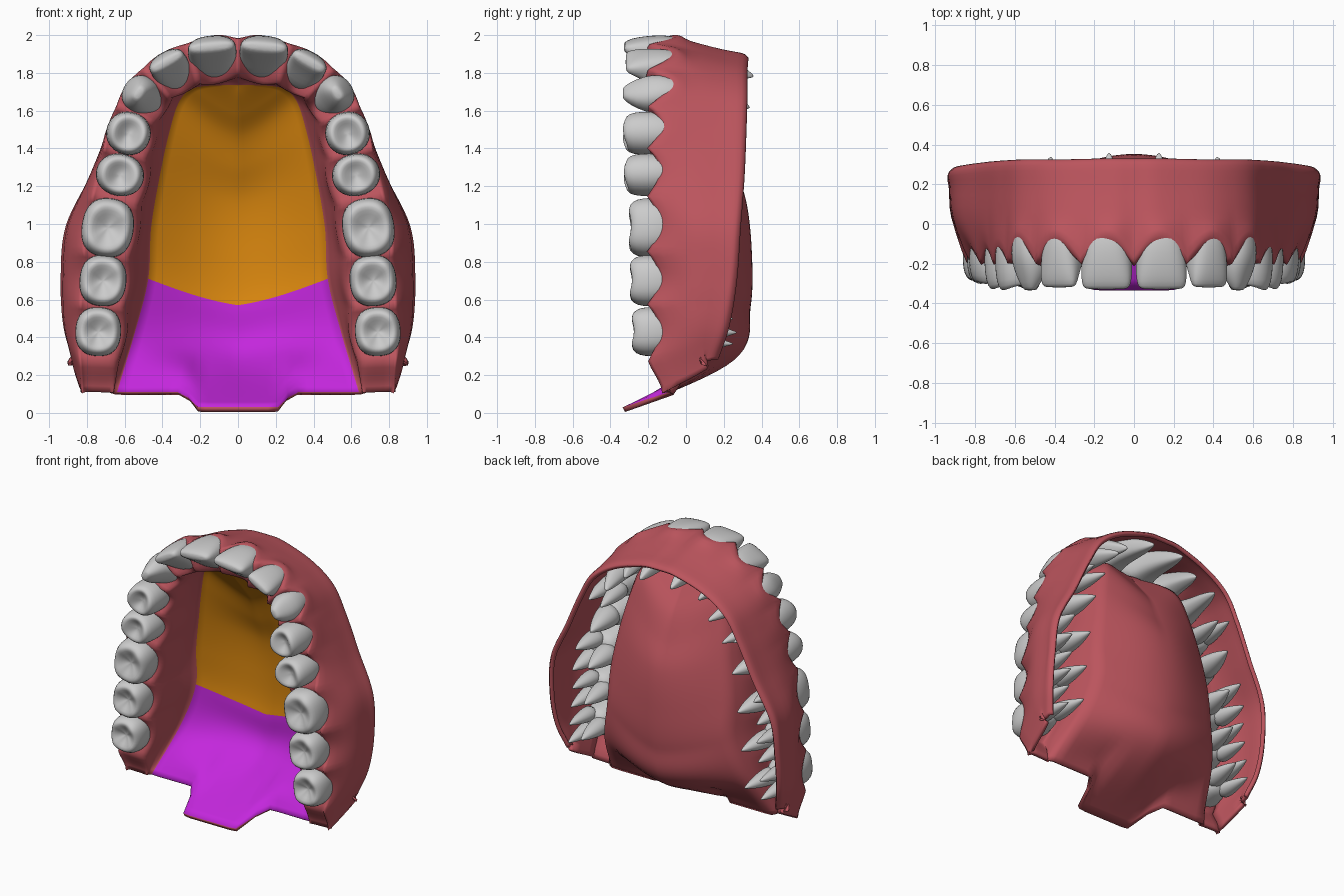
import bpy, bmesh, math
from mathutils import Vector as V

if "Cube" in bpy.data.objects:
    bpy.data.objects.remove(bpy.data.objects["Cube"])

def material(name, col):
    m = bpy.data.materials.new(name)
    m.diffuse_color = (*col, 1)
    m.use_nodes = True
    m.node_tree.nodes["Principled BSDF"].inputs["Base Color"].default_value = m.diffuse_color
    return m

def spline(pts, u):
    # Catmull-Rom through equally spaced control points
    n = len(pts) - 1
    i = min(int(u), n - 1)
    t = u - i
    b, c = pts[i], pts[i + 1]
    a = pts[i - 1] if i > 0 else b * 2 - c
    d = pts[i + 2] if i + 2 <= n else c * 2 - b
    return 0.5 * (b * 2 + (c - a) * t + (a * 2 - b * 5 + c * 4 - d) * t * t
                  + (b * 3 - a - c * 3 + d) * t ** 3)

def smooth(a, b, x):
    t = max(0, min(1, (x - a) / (b - a)))
    return t * t * (3 - 2 * t)

# Arch stations, front midline to rear end: one per tooth plus both ends
centre = [(0, 1.89), (.134, 1.882), (.35, 1.81), (.5, 1.675), (.58, 1.48),
          (.625, 1.26), (.69, .98), (.715, .7), (.74, .43), (.75, .11)]
depth = [.10, .115, .11, .11, .115, .125, .135, .125, .12, .085]
rim = [(0, .33, 1.9), (.14, .33, 1.89), (.38, .325, 1.81), (.56, .325, 1.68), (.67, .32, 1.49),
       (.78, .31, 1.25), (.91, .29, .98), (.935, .27, .7), (.92, .23, .46), (.87, .17, .28)]
edge = [(0, -.06, 1.735), (.08, -.05, 1.735), (.23, 0, 1.72), (.31, .06, 1.65), (.365, .1, 1.48),
        (.415, .14, 1.25), (.46, .17, .98), (.475, .19, .71), (.545, .12, .43), (.64, -.09, .11)]
mid = [(-.06, 1.735), (-.02, 1.68), (.06, 1.58), (.15, 1.46), (.22, 1.3),
       (.29, 1.12), (.32, .86), (.315, .57), (.235, .3), (-.335, .03)]

C = [V((x, 0, z)) for x, z in centre]
N = []
for i in range(10):
    a = C[i - 1] if i else V((-C[1].x, 0, C[1].z))
    t = (C[min(i + 1, 9)] - a).normalized()
    N.append(V((-t.z, 0, t.x)))
N[1] = V((.09, 0, .996))
R = [V(p) for p in rim]
P = [V(p) for p in edge]
M = [V((0, y, z)) for y, z in mid]
Y = V((0, 1, 0))

# Gum ridge and palate, one lofted half sheet
def gum_row(u):
    c, n, r, p, m = (spline(k, u) for k in (C, N, R, P, M))
    d = spline(depth, u)
    phase = u if u >= 1 else .5 + .5 * u
    s = 2 * abs(math.cos(math.pi * phase)) - 1 if u < 8.5 else -1
    back = smooth(2.5, 4.5, u)
    sc = s * (.06 - .025 * back)
    end = Y * (.08 * smooth(8.4, 9, u))
    o = c + n * (d * (.97 + .03 * s)) + Y * (-.105 - .05 * back + sc) + end
    inner = c - n * (d + .015 + .01 * s) + Y * (-.13 + sc * .6) + end * .5
    w = o.lerp(r, .45 + .25 * back) + n * .012
    w.y = .03 + end.y
    w2 = o.lerp(r, .8 + .1 * back) + n * .006
    w2.y = .19 if u < 7 else .19 - .05 * (u - 7)
    wall = inner.lerp(p, .55) + n * .012
    prof = [r - n * .02, r + n * .004 - Y * .03, w2, w, o,
            c + n * d * .6 + Y * (-.165 + sc * .7) + end,
            c - n * d * .6 + Y * (-.165 + sc * .7) + end, inner, wall, p]
    row = [spline(prof, k / 3) for k in range(28)]
    # vaulted palate from the ridge to the midline, with the rear flap step
    tail = smooth(8, 9, u)
    for k in range(1, 13):
        t = k / 12
        f = math.sin(t * math.pi / 2)
        g = smooth(.52, .68, t)
        h = .5 * (t + f)
        fy, fz = f + (g - f) * tail, h + (g - h) * tail
        row.append(V((p.x * (1 - t), p.y + (m.y - p.y) * fy, p.z + (m.z - p.z) * fz)))
    return row

STEP = 10
rows = [gum_row(i / STEP) for i in range(9 * STEP + 1)]
bm = bmesh.new()
grid = [[bm.verts.new(p) for p in row] for row in rows]
for i in range(len(grid) - 1):
    for j in range(len(grid[0]) - 1):
        f = bm.faces.new((grid[i][j], grid[i][j + 1], grid[i + 1][j + 1], grid[i + 1][j]))
        f.material_index = 2 if j < 27 else (0 if i < 7 * STEP else 1)
        f.smooth = True
bmesh.ops.remove_doubles(bm, verts=bm.verts, dist=.0004)
me = bpy.data.meshes.new("gum_and_palate")
bm.to_mesh(me)
bm.free()
gum = bpy.data.objects.new("gum_and_palate", me)
bpy.context.collection.objects.link(gum)
for m in (material("hard_palate", (.75, .26, .005)), material("soft_palate", (.55, .02, .72)),
          material("gum", (.5, .09, .11))):
    me.materials.append(m)
gum.modifiers.new("mirror", 'MIRROR').merge_threshold = .0005
so = gum.modifiers.new("thickness", 'SOLIDIFY')
so.thickness, so.offset = .028, -1
so.material_offset = so.material_offset_rim = 2

# Teeth: lofted crown and roots in a local frame (tangent, outward, y)
SEG = 20
def loft(bm, c, t, n, rings, cusps=0, square=1.0):
    # ring = (y, half width, half depth, outward offset, tangent offset, cusp height)
    prev = None
    for y, w, d, off, toff, h in rings:
        ring = []
        for k in range(SEG):
            a = 2 * math.pi * k / SEG
            ca, sa = math.cos(a), math.sin(a)
            px = math.copysign(abs(ca) ** square, ca) * w + toff
            pn = math.copysign(abs(sa) ** square, sa) * d + off
            lobe = -math.cos(cusps * a) if cusps else 0
            ring.append(bm.verts.new(c + t * px + n * pn + Y * (y - h * lobe)))
        if prev:
            for k in range(SEG):
                q = (k + 1) % SEG
                bm.faces.new((prev[k], prev[q], ring[q], ring[k]))
        else:
            bm.faces.new(ring[::-1])
        prev = ring
    bm.faces.new(prev)

def root(bm, c, t, n, r, y0, tip, off, toff, lean, spread=1.25):
    rings = []
    for q in (0, .25, .5, .75, .92, 1):
        k = r * (1 - q ** 2) + .003
        rings.append((y0 + (tip - y0) * q, k, k * 1.15, off * (1 + (spread - 1) * q) + lean * q ** 1.3,
                      toff * (1 + (spread - 1) * q), 0))
    loft(bm, c, t, n, rings)

# name, half width, half depth, biting-edge y, root tip y
teeth = [("central_incisor", .13, .118, -.33, .36), ("lateral_incisor", .104, .112, -.32, .29),
         ("canine", .104, .118, -.335, .34), ("first_premolar", .118, .122, -.34, .29),
         ("second_premolar", .116, .132, -.335, .29), ("first_molar", .162, .142, -.315, .27),
         ("second_molar", .14, .128, -.31, .27), ("third_molar", .134, .125, -.3, .27)]
for i, (name, w, d, tip, rt) in enumerate(teeth, 1):
    bm = bmesh.new()
    c, n = C[i], N[i]
    t = V((n.z, 0, -n.x))
    if i <= 3:
        # blade crown whose edge sits toward the lip, tapering into one root
        ew, e_off = (.88, .055) if i < 3 else (.35, .03)
        loft(bm, c, t, n, [
            (tip, w * ew * .85, .014, e_off, 0, 0),
            (tip + .012, w * (ew + .06), .032, e_off, 0, 0),
            (tip + .07, w * (1 if i < 3 else .8), d * .5, e_off * .85, 0, 0),
            (-.18, w, d * .78, d * .2, 0, 0),
            (-.11, w * .95, d, 0, 0, 0),
            (-.04, w * .78, d * .9, 0, 0, 0),
            (.04, w * .62, d * .74, -.015, 0, 0),
            (.04 + (rt - .04) * .5, w * .45, d * .52, -.05, 0, 0),
            (.04 + (rt - .04) * .85, w * .22, d * .26, -.085, 0, 0),
            (rt, .006, .006, -.1, 0, 0)], square=.72 if i < 3 else .85)
    else:
        molar = i > 5
        h = .007 if molar else .013
        loft(bm, c, t, n, [
            (tip + .062, w * .06, d * .08, 0, 0, 0),
            (tip + .05, w * .3, d * .3, 0, 0, h * .6),
            (tip + .02, w * .6, d * .58, 0, 0, h),
            (tip + .015, w * .78, d * .76, 0, 0, h),
            (tip + .05, w * .94, d * .93, 0, 0, h * .3),
            (-.19, w, d, 0, 0, 0),
            (-.13, w * .93, d * .97, 0, 0, 0),
            (-.06, w * .8, d * .84, 0, 0, 0),
            (.0, w * .7, d * .72, 0, 0, 0),
            (.03, w * .4, d * .4, 0, 0, 0)],
            cusps=4 if molar else 2, square=.82 if molar else .95)
        if molar:
            for s in (-1, 1):
                root(bm, c, t, n, w * .37, -.04, rt - .02, d * .38, s * w * .4, -.02)
            root(bm, c, t, n, w * .45, -.04, rt, -d * .36, 0, -.02)
        elif i == 4:
            for s in (-1, 1):
                root(bm, c, t, n, w * .48, -.04, rt, s * d * .33, 0, -.04)
        else:
            root(bm, c, t, n, w * .66, -.04, rt, 0, 0, -.05)
    bmesh.ops.recalc_face_normals(bm, faces=bm.faces)
    for f in bm.faces:
        f.smooth = True
    me = bpy.data.meshes.new(name)
    bm.to_mesh(me)
    bm.free()
    ob = bpy.data.objects.new(name, me)
    bpy.context.collection.objects.link(ob)
    ob.modifiers.new("mirror", 'MIRROR').use_mirror_merge = False
    ob.modifiers.new("round", 'SUBSURF').render_levels = 1
